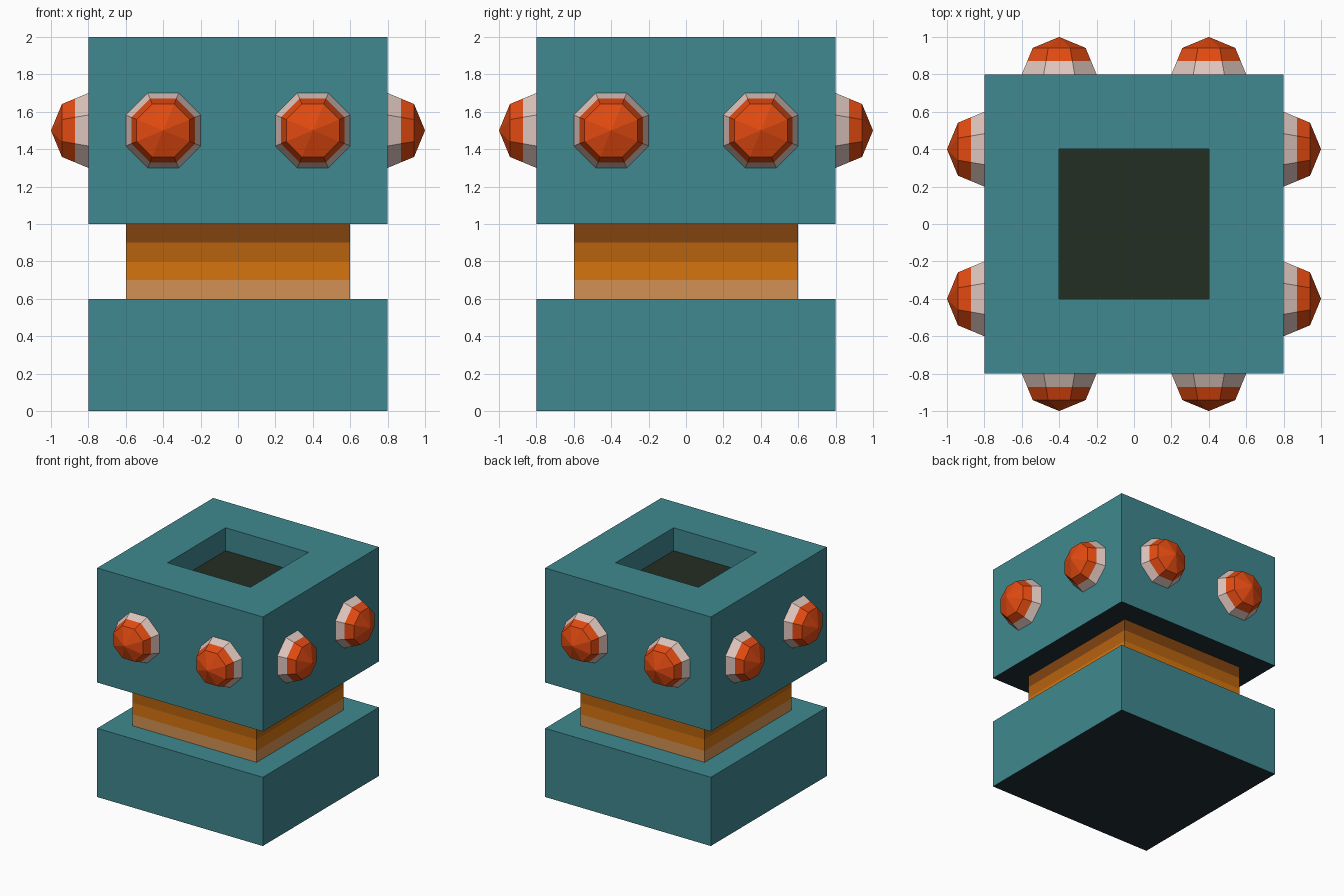
import bpy, bmesh, math
from mathutils import Matrix

if "Cube" in bpy.data.objects:
    bpy.data.objects.remove(bpy.data.objects["Cube"])


def material(name, rgb):
    lin = [(c / 255 / 12.92) if c < 11 else ((c / 255 + 0.055) / 1.055) ** 2.4 for c in rgb]
    m = bpy.data.materials.new(name)
    m.diffuse_color = (*lin, 1)
    m.use_nodes = True
    m.node_tree.nodes["Principled BSDF"].inputs["Base Color"].default_value = m.diffuse_color
    return m


TEAL = material("teal", (63, 136, 143))
PEACH = material("peach", (212, 145, 83))
ORANGE = material("orange", (213, 117, 15))
AMBER = material("dark_amber", (183, 98, 14))
BROWN = material("brown", (130, 68, 16))
RED = material("red_orange", (226, 74, 17))
CREAM = material("pale_pink", (222, 197, 189))
FLOOR = material("dark_olive", (36, 46, 36))
UNDER = material("dark_slate", (32, 45, 50))


def stack(name, sides, profile, bands, bottom=None, top=None, matrix=Matrix()):
    """Regular prism stack: profile of (apothem, z), one colour per band, optional caps."""
    bm = bmesh.new()
    mats = []

    def face(verts, mat):
        if mat not in mats:
            mats.append(mat)
        bm.faces.new(verts).material_index = mats.index(mat)

    rings = []
    for a, z in profile:
        r = a / math.cos(math.pi / sides)
        if a == 0:
            rings.append([bm.verts.new((0, 0, z))] * sides)
            continue
        angles = [(i + 0.5) * math.tau / sides for i in range(sides)]
        rings.append([bm.verts.new((r * math.cos(t), r * math.sin(t), z)) for t in angles])
    for lo, hi, mat in zip(rings, rings[1:], bands):
        for i in range(sides):
            j = (i + 1) % sides
            quad = [lo[i], lo[j], hi[j], hi[i]]
            face(list(dict.fromkeys(quad)), mat)
    if bottom:
        face(rings[0][::-1], bottom)
    if top:
        face(rings[-1], top)
    mesh = bpy.data.meshes.new(name)
    bm.to_mesh(mesh)
    bm.free()
    for m in mats:
        mesh.materials.append(m)
    obj = bpy.data.objects.new(name, mesh)
    obj.matrix_world = matrix
    bpy.context.collection.objects.link(obj)


# Base block and striped neck
stack("base_block", 4, [(0.8, 0), (0.8, 0.6)], [TEAL], UNDER, TEAL)
stack("striped_neck", 4, [(0.6, 0.6 + 0.1 * i) for i in range(5)],
      [PEACH, ORANGE, AMBER, BROWN])

# Upper block with a square recess in its top
stack("upper_block", 4, [(0.8, 1), (0.8, 2), (0.4, 2), (0.4, 1.8)], [TEAL] * 3, UNDER, FLOOR)

# Two domed knobs on each of the four sides
d = 0.2 * math.sqrt(0.5)
dome = [(0.2, 0), ((0.2 + d) / 2, d / 2), (d, d), (0, 0.2)]
for k in range(4):
    for x in (-0.4, 0.4):
        m = (Matrix.Rotation(k * math.pi / 2, 4, 'Z') @ Matrix.Translation((x, -0.8, 1.5))
             @ Matrix.Rotation(math.pi / 2, 4, 'X'))
        stack("dome_knob", 8, dome, [CREAM, RED, RED], matrix=m)
